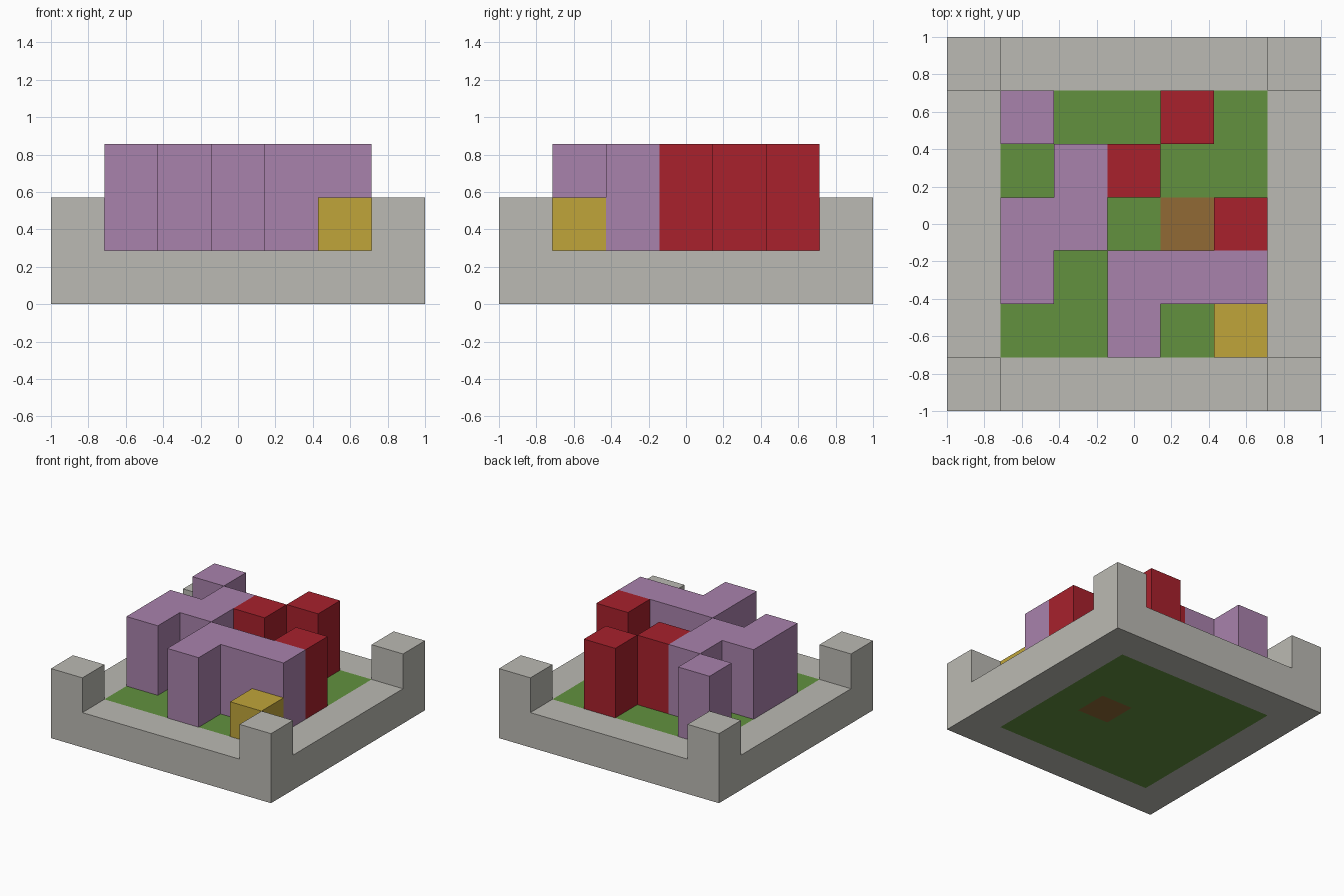
import bpy
import bmesh
from mathutils import Vector

cube = bpy.data.objects.get("Cube")
if cube:
    bpy.data.objects.remove(cube, do_unlink=True)

CELL = 2 / 7

# Ground plan, back row first: w wall, g grass, e earth, p purple, r red, y yellow
PLAN = ["wwwwwww",
        "wpggrgw",
        "wgprggw",
        "wppgerw",
        "wpgpppw",
        "wggpgyw",
        "wwwwwww"]

PARTS = {"w": ("stone_wall", "warm grey", "BBBAB3"),
         "g": ("grass_floor", "grass green", "62913F"),
         "e": ("earth_patch", "earth brown", "916A35"),
         "p": ("purple_blocks", "soft purple", "A982AC"),
         "r": ("red_blocks", "deep red", "A8212C"),
         "y": ("yellow_block", "mustard yellow", "C0A53A")}
HEIGHT = {"p": 2, "r": 2, "y": 1}


def make_material(name, code):
    def linear(c):
        return c / 12.92 if c <= 0.04045 else ((c + 0.055) / 1.055) ** 2.4
    rgb = [linear(int(code[i:i + 2], 16) / 255) for i in (0, 2, 4)]
    mat = bpy.data.materials.new(name)
    mat.use_nodes = True
    mat.diffuse_color = (*rgb, 1)
    shader = next(n for n in mat.node_tree.nodes if n.type == "BSDF_PRINCIPLED")
    shader.inputs["Base Color"].default_value = (*rgb, 1)
    shader.inputs["Roughness"].default_value = 0.9
    return mat


# Fill the block grid: one floor layer, then stacks and corner posts above it
blocks = {}
for row, line in enumerate(PLAN):
    for col, kind in enumerate(line):
        x, y = col - 3, 3 - row
        blocks[x, y, 0] = kind if kind in "we" else "g"
        for level in range(HEIGHT.get(kind, 0)):
            blocks[x, y, level + 1] = kind
        if abs(x) == abs(y) == 3:
            blocks[x, y, 1] = "w"


def add_face(bm, centre, axis, sign):
    """Add one outward square on the given side of a block."""
    n, u, v = Vector(), Vector(), Vector()
    n[axis], u[(axis + 1) % 3], v[(axis + 2) % 3] = sign, sign, 1
    corners = [centre + (n + u * a + v * b) / 2
               for a, b in ((-1, -1), (1, -1), (1, 1), (-1, 1))]
    bm.faces.new([bm.verts.new(c * CELL) for c in corners])


# Each part takes the exposed faces of its own blocks
for kind, (part, colour, code) in PARTS.items():
    bm = bmesh.new()
    for cell, owner in blocks.items():
        if owner != kind:
            continue
        for axis in range(3):
            for sign in (-1, 1):
                neighbour = list(cell)
                neighbour[axis] += sign
                if tuple(neighbour) not in blocks:
                    add_face(bm, Vector(cell) + Vector((0, 0, 0.5)), axis, sign)
    bmesh.ops.remove_doubles(bm, verts=bm.verts, dist=0.001)
    mesh = bpy.data.meshes.new(part)
    bm.to_mesh(mesh)
    bm.free()
    mesh.materials.append(make_material(colour, code))
    bpy.context.collection.objects.link(bpy.data.objects.new(part, mesh))
